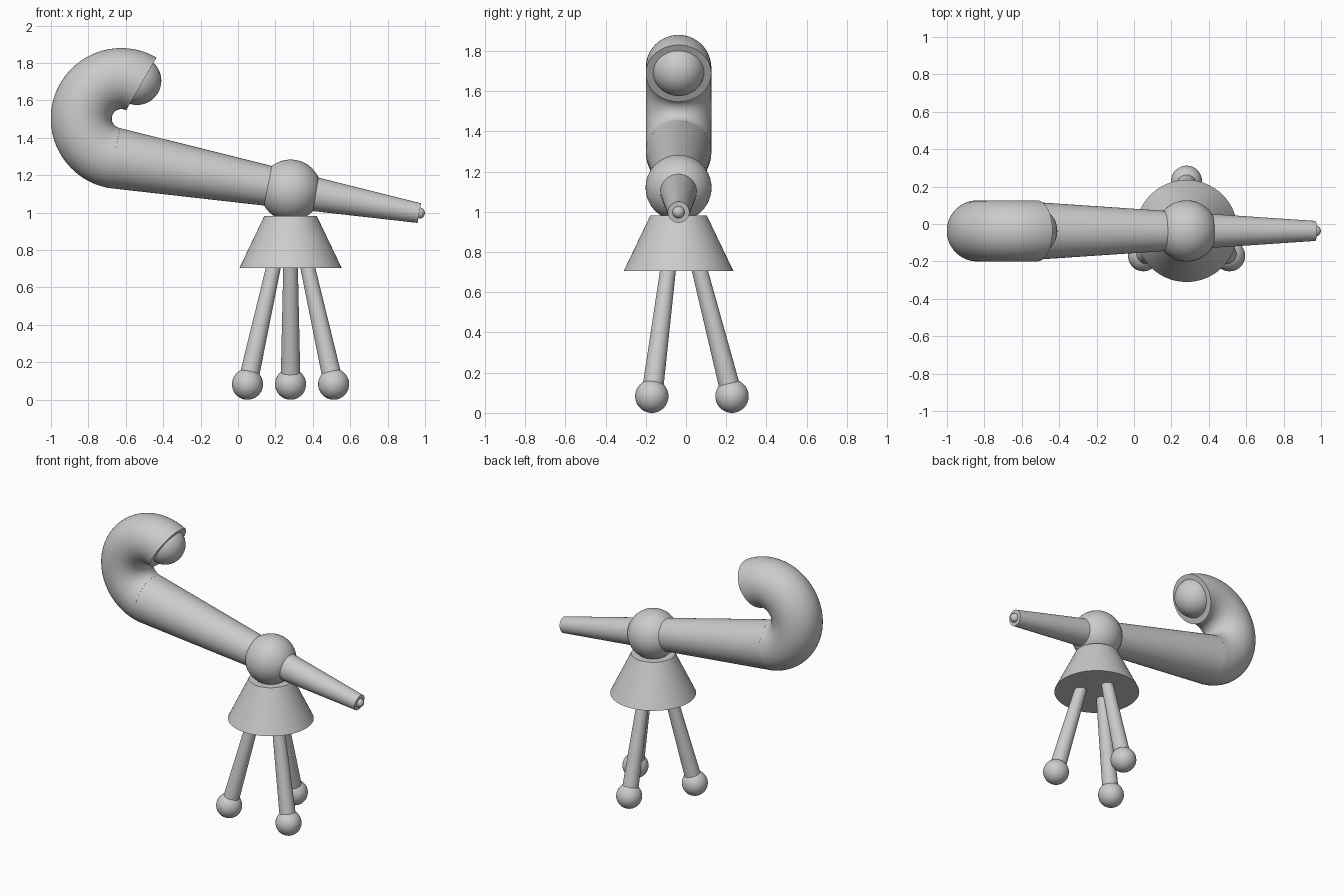
import bpy, bmesh, math
from mathutils import Vector

if "Cube" in bpy.data.objects:
    bpy.data.objects.remove(bpy.data.objects["Cube"])

AX, AY = 0.281, -0.037                 # vertical axis of the stand
HUB = Vector((AX, AY, 1.12))           # pivot ball centre


def smooth(ob):
    bpy.ops.object.select_all(action='DESELECT')
    ob.select_set(True)
    bpy.context.view_layer.objects.active = ob
    bpy.ops.object.shade_smooth_by_angle(angle=math.radians(40))
    return ob


def ball(name, loc, r):
    bpy.ops.mesh.primitive_uv_sphere_add(segments=48, ring_count=24, radius=r, location=loc)
    ob = bpy.context.object
    ob.name = name
    return smooth(ob)


def taper(name, a, b, ra, rb):
    """Capped cone from point a (radius ra) to point b (radius rb)."""
    a, b = Vector(a), Vector(b)
    d = b - a
    bpy.ops.mesh.primitive_cone_add(vertices=64, radius1=ra, radius2=rb, depth=d.length,
                                    location=(a + b) / 2)
    ob = bpy.context.object
    ob.name = name
    ob.rotation_euler = d.to_track_quat('Z', 'Y').to_euler()
    return smooth(ob)


def bent_tube(name, centre, R, r, a0, a1, steps=56, sides=56):
    """Round tube swept along an arc in the xz plane, with flat end caps."""
    bm = bmesh.new()
    rings = []
    for i in range(steps + 1):
        a = math.radians(a0 + (a1 - a0) * i / steps)
        out = Vector((math.cos(a), 0, math.sin(a)))
        ring = []
        for j in range(sides):
            t = 2 * math.pi * j / sides
            ring.append(bm.verts.new(centre + out * (R + r * math.cos(t))
                                     + Vector((0, r * math.sin(t), 0))))
        rings.append(ring)
    for p, q in zip(rings, rings[1:]):
        for j in range(sides):
            k = (j + 1) % sides
            bm.faces.new((p[j], p[k], q[k], q[j]))
    bm.faces.new(rings[0])
    bm.faces.new(rings[-1])
    bmesh.ops.recalc_face_normals(bm, faces=bm.faces)
    me = bpy.data.meshes.new(name)
    bm.to_mesh(me)
    bm.free()
    ob = bpy.data.objects.new(name, me)
    bpy.context.collection.objects.link(ob)
    return smooth(ob)


# pivot ball and flared skirt
ball("pivot_ball", HUB, 0.164)
taper("skirt", (AX, AY, 0.705), (AX, AY, 0.983), 0.273, 0.14)

# three splayed legs with ball feet
for i, deg in enumerate((90, 210, 330)):
    a = math.radians(deg)
    foot = Vector((AX + 0.266 * math.cos(a), AY + 0.266 * math.sin(a), 0.083))
    ball(f"foot_{i + 1}", foot, 0.083)
    taper(f"leg_{i + 1}", foot, HUB, 0.053, 0.03)

# long tapered barrel through the pivot, tilted ten degrees
C = Vector((-0.624, AY, 1.503))        # centre of the curl
R, r = 0.214, 0.163
start = math.radians(260)
elbow = C + R * Vector((math.cos(start), 0, math.sin(start)))
tip = Vector((0.969, AY, 0.998))
taper("barrel", elbow, tip, r, 0.0535)
ball("tip_bead", tip, 0.03)

# curled end with a ball set in its mouth
bent_tube("curl", C, R, r, 260, 60)
ball("mouth_ball", (-0.54, AY, 1.706), 0.13)
